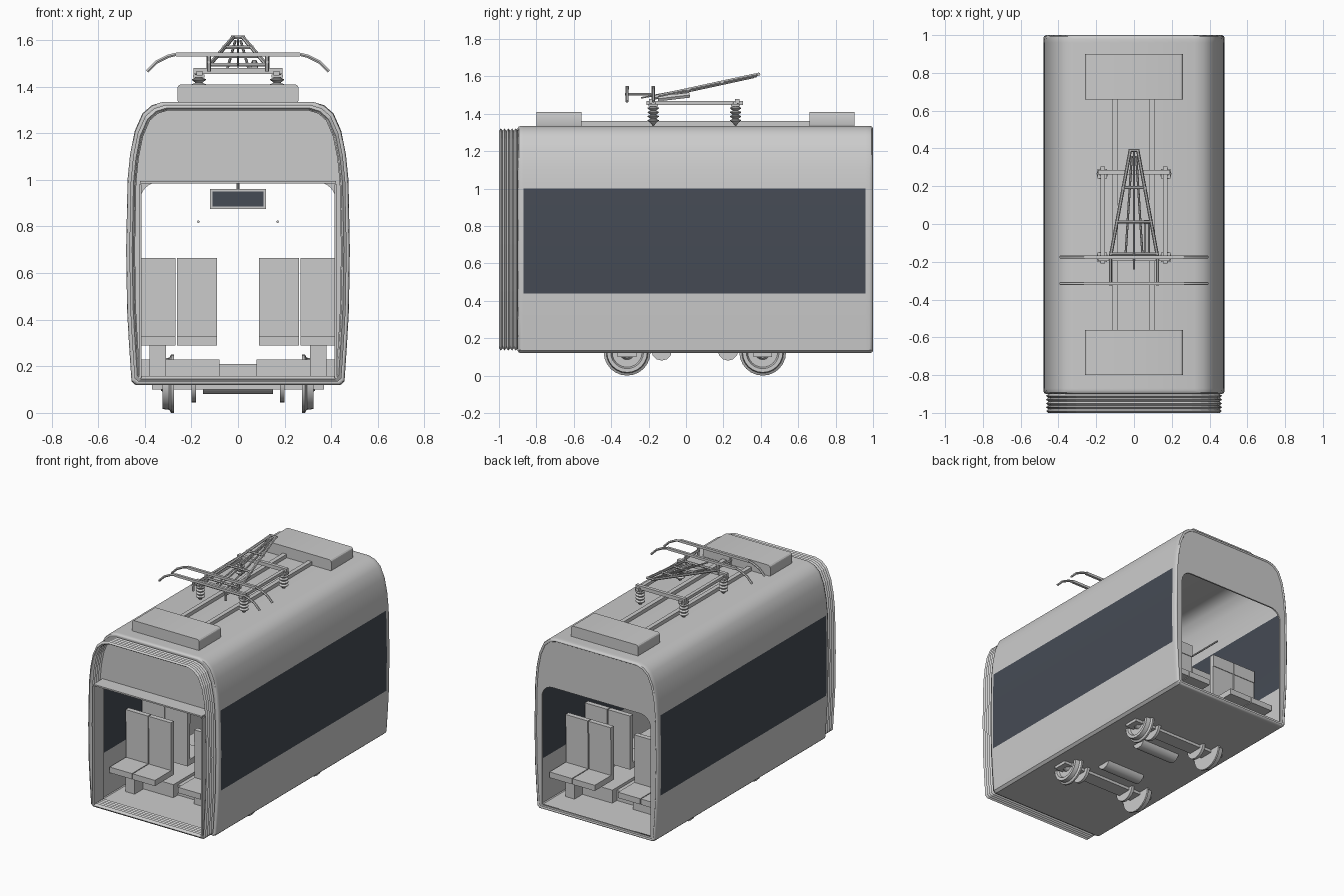
import bpy, bmesh, math
from mathutils import Vector, Matrix

cube = bpy.data.objects.get("Cube")
if cube:
    bpy.data.objects.remove(cube)


def material(name, rgb):
    m = bpy.data.materials.new(name)
    m.use_nodes = True
    m.diffuse_color = (*rgb, 1)
    m.node_tree.nodes["Principled BSDF"].inputs["Base Color"].default_value = (*rgb, 1)
    return m


GREY = material("light grey", (0.6, 0.6, 0.6))
GLASS = material("dark glass", (0.06, 0.07, 0.09))


def add(name, mesh, mat=GREY, smooth=None):
    ob = bpy.data.objects.new(name, mesh)
    bpy.context.collection.objects.link(ob)
    if not mesh.materials:
        mesh.materials.append(mat)
    if smooth:
        bpy.ops.object.select_all(action="DESELECT")
        ob.select_set(True)
        bpy.context.view_layer.objects.active = ob
        bpy.ops.object.shade_smooth_by_angle(angle=math.radians(smooth))
    return ob


def finish(bm, name, mat=GREY, smooth=None):
    bmesh.ops.recalc_face_normals(bm, faces=bm.faces)
    mesh = bpy.data.meshes.new(name)
    bm.to_mesh(mesh)
    bm.free()
    return add(name, mesh, mat, smooth)


def box(name, x, y, z, mat=GREY, bevel=0):
    """Box from (low, high) ranges on each axis."""
    bm = bmesh.new()
    bmesh.ops.create_cube(bm, size=1)
    for v in bm.verts:
        v.co = [r[0] + (c + 0.5) * (r[1] - r[0]) for c, r in zip(v.co, (x, y, z))]
    if bevel:
        edges = [e for e in bm.edges if abs(e.verts[0].co.y - e.verts[1].co.y) > 0.01]
        bmesh.ops.bevel(bm, geom=edges, offset=bevel, segments=3, affect="EDGES", profile=0.5)
    return finish(bm, name, mat, 30 if bevel else None)


def from_curve(name, curve, matrix=None, smooth=None):
    tmp = bpy.data.objects.new(name, curve)
    mesh = bpy.data.meshes.new_from_object(tmp)
    bpy.data.objects.remove(tmp)
    if matrix:
        mesh.transform(matrix)
    mesh.materials.clear()
    return add(name, mesh, GREY, smooth)


def spline(curve, pts, cyclic=False):
    s = curve.splines.new("POLY")
    s.points.add(len(pts) - 1)
    for p, co in zip(s.points, pts):
        p.co = (*co, 1) if len(co) == 3 else (*co, 0, 1)
    s.use_cyclic_u = cyclic


def tube(name, pts, r):
    c = bpy.data.curves.new(name, "CURVE")
    c.dimensions = "3D"
    c.bevel_depth, c.bevel_resolution, c.use_fill_caps = r, 1, True
    spline(c, pts)
    return from_curve(name, c, smooth=50)


def plate(name, loops, y, half):
    """Upright panel in the xz plane; later loops cut holes."""
    c = bpy.data.curves.new(name, "CURVE")
    c.dimensions, c.fill_mode, c.extrude = "2D", "BOTH", half
    for pts in loops:
        spline(c, pts, True)
    return from_curve(name, c, Matrix.Translation((0, y, 0)) @ Matrix.Rotation(math.pi / 2, 4, "X"))


def lathe(name, profile, loc, axis="Z", flip=1, seg=24):
    """Revolve (radius, height) points about an axis."""
    bm = bmesh.new()
    vs = [bm.verts.new((r, 0, h)) for r, h in profile]
    es = [bm.edges.new(p) for p in zip(vs, vs[1:])]
    bmesh.ops.spin(bm, geom=vs + es, cent=(0, 0, 0), axis=(0, 0, 1), angle=2 * math.pi, steps=seg)
    bmesh.ops.remove_doubles(bm, verts=bm.verts, dist=0.0005)
    rot = Matrix.Rotation(flip * math.pi / 2, 4, "Y") if axis == "X" else Matrix()
    bm.transform(Matrix.Translation(loc) @ rot)
    return finish(bm, name, GREY, 35)


# Cross-section of the car, right half from floor to roof, then mirrored
half = [(0.44, 0.12), (0.457, 0.135), (0.468, 0.3), (0.476, 0.44), (0.48, 0.7), (0.474, 1.0),
        (0.463, 1.11), (0.443, 1.21), (0.41, 1.285), (0.37, 1.32), (0.32, 1.335)]
section = half + [(-x, z) for x, z in reversed(half)]
MID = 0.73


def scaled(inset):
    return [(x * (1 - inset / 0.48), MID + (z - MID) * (1 - inset / 0.61)) for x, z in section]


def sleeve(name, rings, thick, smooth, windows=False):
    """Loft the cross-section along (y, inset) rings and give it a wall."""
    bm = bmesh.new()
    loops = [[bm.verts.new((x, y, z)) for x, z in scaled(i)] for y, i in rings]
    n = len(section)
    for a, b in zip(loops, loops[1:]):
        for k in range(n):
            bm.faces.new((a[k], a[(k + 1) % n], b[(k + 1) % n], b[k]))
    bmesh.ops.recalc_face_normals(bm, faces=bm.faces)
    for f in bm.faces:
        c = f.calc_center_median()
        if windows and 0.44 < c.z < 1.0 and -0.87 < c.y < 0.96 and abs(c.x) > 0.4:
            f.material_index = 1
    ob = finish(bm, name, GREY, smooth)
    ob.data.materials.append(GLASS)
    mod = ob.modifiers.new("wall", "SOLIDIFY")
    mod.thickness, mod.offset = thick, -1


sleeve("body_shell", [(-0.9, 0.012), (-0.893, 0.003), (-0.88, 0), (-0.87, 0), (0.96, 0), (0.98, 0),
                      (0.993, 0.003), (1.0, 0.012)], 0.02, 40, True)
sleeve("bellows", [(-1 + 0.01 * k, 0.026 if k % 2 == 0 else 0.014) for k in range(12)], 0.012, None)

# End bulkheads with a rounded doorway
arch = [(0.42, 0.15)] + [(0.34 + 0.08 * math.cos(a), 0.91 + 0.08 * math.sin(a))
                         for a in [math.pi / 12 * k for k in range(7)]]
arch += [(-x, z) for x, z in reversed(arch)]
for name, y in (("front_bulkhead", -0.893), ("rear_bulkhead", 0.987)):
    plate(name, [scaled(0.013), arch], y, 0.005)

# Gangway lining
box("gangway_ledge", (-0.42, 0.42), (-1, -0.89), (0.985, 0.995))
for s in (-1, 1):
    box("gangway_jamb", sorted((s * 0.415, s * 0.425)), (-1, -0.89), (0.15, 0.98))

# Raised floor and centre step
box("centre_step", (-0.08, 0.08), (-0.55, 0.65), (0.13, 0.21))
for s in (-1, 1):
    box("seat_platform", sorted((s * 0.08, s * 0.42)), (-0.6, 0.7), (0.13, 0.23))

# Seats: rows face the end given by d
for y, d in ((-0.61, -1), (-0.4, 1), (0.46, -1), (0.7, 1)):
    for s in (-1, 1):
        for x0 in (0.09, 0.268):
            xr = sorted((s * x0, s * (x0 + 0.172)))
            box("seat_cushion", xr, sorted((y, y + d * 0.18)), (0.29, 0.33))
            box("seat_back", xr, sorted((y, y - d * 0.03)), (0.29, 0.58))
            box("seat_headrest", xr, sorted((y + d * 0.004, y - d * 0.03)), (0.58, 0.665))
        box("seat_leg", sorted((s * 0.31, s * 0.38)), sorted((y, y + d * 0.09)), (0.14, 0.29))

# Hanging sign and handrails
box("sign_case", (-0.12, 0.12), (-0.02, 0.02), (0.875, 0.96))
for s in (-1, 1):
    box("sign_screen", (-0.11, 0.11), sorted((s * 0.018, s * 0.023)), (0.885, 0.95), GLASS)
    tube("handrail", [(s * 0.17, -0.6, 0.82), (s * 0.17, 0.65, 0.82)], 0.006)
tube("sign_rod", [(0, 0, 0.95), (0, 0, 1.32)], 0.006)

# Running gear
wheel = [(0, 0), (0.125, 0), (0.125, 0.012), (0.112, 0.02), (0.108, 0.05), (0.088, 0.05),
         (0.08, 0.032), (0.04, 0.032), (0.03, 0.055), (0, 0.055)]
disc = [(0, -0.01), (0.08, -0.01), (0.08, 0.01), (0, 0.01)]
for y in (-0.315, 0.41):
    tube("axle", [(-0.28, y, 0.125), (0.28, y, 0.125)], 0.015)
    box("bogie_beam", (-0.37, 0.37), (y - 0.05, y + 0.05), (0.1, 0.13))
    for s in (-1, 1):
        lathe("wheel", wheel, (s * 0.275, y, 0.125), "X", s)
        lathe("brake_disc", disc, (s * 0.19, y, 0.125), "X")
for y in (-0.13, 0.225):
    lathe("motor", [(0, -0.15), (0.055, -0.15), (0.055, 0.15), (0, 0.15)], (0, y, 0.135), "X", seg=12)

# Roof equipment
for y in (-0.8, 0.66):
    box("roof_unit", (-0.26, 0.26), (y, y + 0.24), (1.325, 1.41), bevel=0.018)
for x in (-0.1, 0.095):
    box("roof_conduit", (x - 0.015, x + 0.015), (-0.56, 0.66), (1.33, 1.36))

# Pantograph base on ribbed insulators
ribs = [(0, 1.33)]
for k in range(4):
    z = 1.362 + 0.022 * k
    ribs += [(0.016, z - 0.01), (0.03, z), (0.03, z + 0.004), (0.016, z + 0.01)]
ribs += [(0.016, 1.46), (0, 1.46)]
for s in (-1, 1):
    for y in (-0.175, 0.265):
        lathe("insulator", ribs, (s * 0.168, y, 0), seg=16)
        box("insulator_cap", (s * 0.168 - 0.025, s * 0.168 + 0.025), (y - 0.025, y + 0.025), (1.44, 1.452))
    box("base_side", (s * 0.165 - 0.012, s * 0.165 + 0.012), (-0.21, 0.305), (1.448, 1.468))
for y in (-0.185, 0.275):
    box("base_cross", (-0.19, 0.19), (y - 0.012, y + 0.012), (1.455, 1.48))

# Folded arm: outer and inner bars meeting at the apex
apex = Vector((0.02, 0.39, 1.612))
for s in (-1, 1):
    flip = Vector((s, 1, 1))
    foot = Vector((0.125, -0.175, 1.49))
    tube("arm_outer", [foot * flip, apex * flip], 0.009)
    tube("arm_inner", [(s * 0.045, -0.17, 1.48), (s * 0.012, 0.36, 1.595)], 0.006)
    tube("arm_post", [(s * 0.125, -0.175, 1.46), (s * 0.125, -0.175, 1.535)], 0.01)
    tube("head_link", [(s * 0.125, -0.325, 1.505), (s * 0.125, -0.165, 1.505)], 0.008)
    tube("head_post", [(s * 0.125, -0.315, 1.465), (s * 0.125, -0.315, 1.54)], 0.009)
for t in (0.03, 0.33, 0.65, 1.0):
    p = foot.lerp(apex, t)
    tube("arm_brace", [(-p.x - 0.01, p.y, p.z), (p.x + 0.01, p.y, p.z)], 0.008)
tube("lift_cylinder", [(0.07, -0.15, 1.48), (0.07, 0.02, 1.5)], 0.016)
tube("guide_rod", [(0, -0.24, 1.485), (0, 0.38, 1.6)], 0.005)

# Contact heads with drooping horns
horn = [(0.26, 1.54), (0.3, 1.53), (0.35, 1.505), (0.39, 1.465)]
for y in (-0.175, -0.315):
    pts = [(-x, y, z) for x, z in reversed(horn)] + [(x, y, z) for x, z in horn]
    tube("contact_horn", pts, 0.008)
    box("contact_strip", (-0.265, 0.265), (y - 0.009, y + 0.009), (1.53, 1.547))
